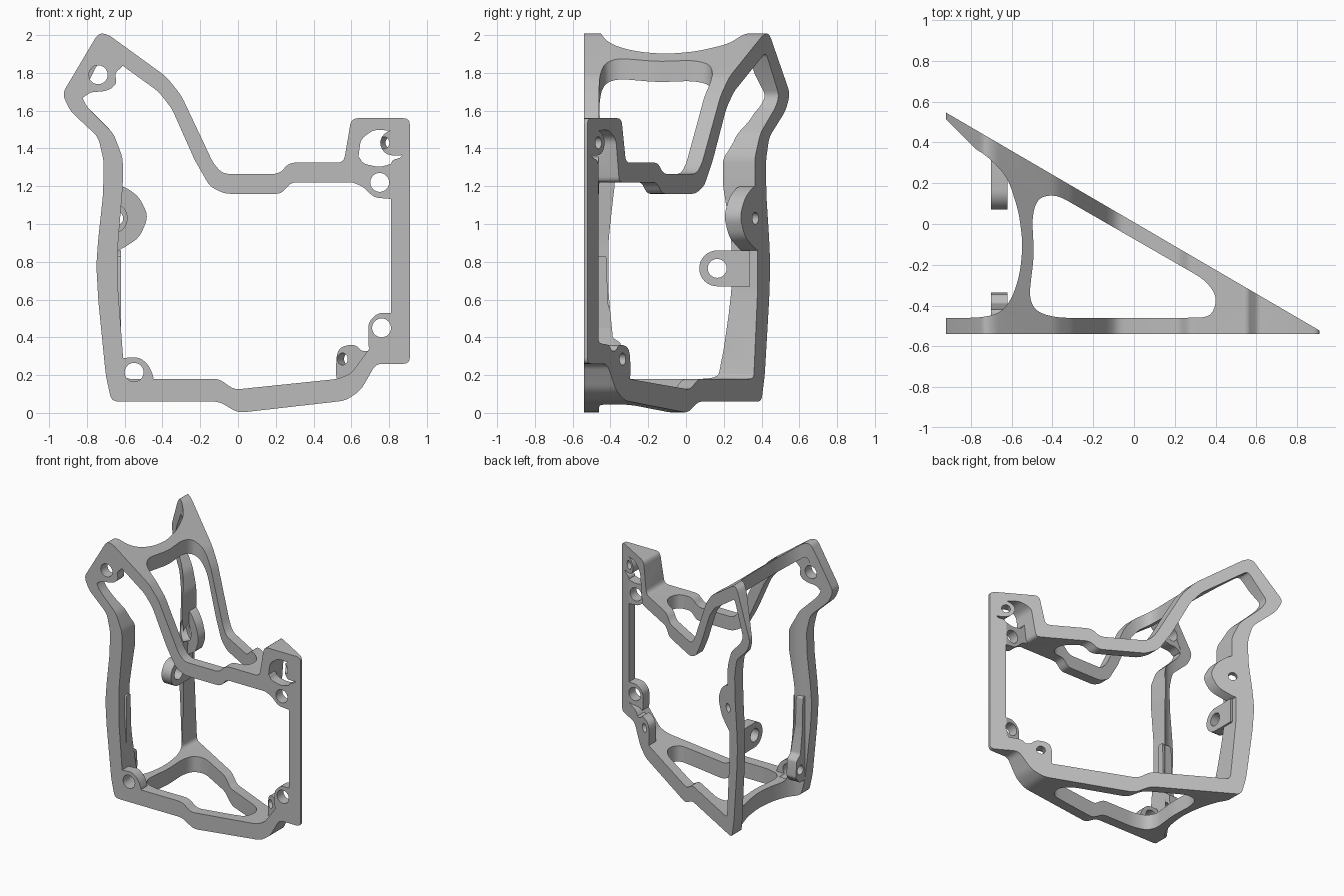
import bpy
import bmesh
import math
from mathutils import Matrix, Vector

default_cube = bpy.data.objects.get("Cube")
if default_cube:
    bpy.data.objects.remove(default_cube, do_unlink=True)

GREY = (0.5, 0.5, 0.5, 1.0)
material = bpy.data.materials.new("plain grey")
material.use_nodes = True
material.diffuse_color = GREY
material.node_tree.nodes["Principled BSDF"].inputs["Base Color"].default_value = GREY


def add_object(name, mesh_builder):
    """Wrap a finished bmesh in a named object."""
    bmesh.ops.recalc_face_normals(mesh_builder, faces=mesh_builder.faces)
    mesh = bpy.data.meshes.new(name)
    mesh_builder.to_mesh(mesh)
    mesh_builder.free()
    obj = bpy.data.objects.new(name, mesh)
    bpy.context.collection.objects.link(obj)
    obj.data.materials.append(material)
    return obj


def rounded(points, radius, steps=4):
    """Replace every corner of a closed profile by a small curve."""
    result = []
    count = len(points)
    for i, point in enumerate(points):
        corner = Vector(point)
        before = Vector(points[i - 1]) - corner
        after = Vector(points[(i + 1) % count]) - corner
        start = corner + before.normalized() * min(radius, before.length * 0.45)
        end = corner + after.normalized() * min(radius, after.length * 0.45)
        for k in range(steps + 1):
            t = k / steps
            result.append(start.lerp(corner, t).lerp(corner.lerp(end, t), t))
    return result


def prism(name, points, axis, low, high, radius=0.0):
    """Extrude a closed profile along the x, y or z axis."""
    profile = rounded(points, radius) if radius else points
    place = {
        "x": lambda p, d: (d, p[0], p[1]),
        "y": lambda p, d: (p[0], d, p[1]),
        "z": lambda p, d: (p[0], p[1], d),
    }[axis]
    bm = bmesh.new()
    bottom = [bm.verts.new(place(p, low)) for p in profile]
    top = [bm.verts.new(place(p, high)) for p in profile]
    bm.faces.new(bottom)
    bm.faces.new(top[::-1])
    for i in range(len(profile)):
        j = (i + 1) % len(profile)
        bm.faces.new((bottom[i], bottom[j], top[j], top[i]))
    return add_object(name, bm)


def rod(name, centre, direction, radius, length):
    """Make a cylinder pointing along any direction."""
    turn = Vector(direction).to_track_quat("Z", "Y").to_matrix().to_4x4()
    bm = bmesh.new()
    bmesh.ops.create_cone(bm, cap_ends=True, segments=32, radius1=radius, radius2=radius,
                          depth=length, matrix=Matrix.Translation(centre) @ turn)
    return add_object(name, bm)


def combine(target, tool, operation):
    """Apply one boolean and discard the tool object."""
    tool.hide_render = True
    modifier = target.modifiers.new("combine", "BOOLEAN")
    modifier.object = tool
    modifier.operation = operation
    modifier.solver = "EXACT"
    bpy.context.view_layer.update()
    result = target.evaluated_get(bpy.context.evaluated_depsgraph_get())
    mesh = bpy.data.meshes.new_from_object(result)
    target.modifiers.clear()
    target.data = mesh
    bpy.data.objects.remove(tool, do_unlink=True)


# Side outline of the whole frame and its main opening
outline = [
    (0, 0), (-0.1, 0.06), (-0.67, 0.06), (-0.7, 0.2), (-0.74, 0.6), (-0.75, 0.78), (-0.74, 0.92),
    (-0.715, 1.15), (-0.71, 1.33), (-0.74, 1.46), (-0.89, 1.6), (-0.93, 1.69), (-0.74, 2.01),
    (-0.69, 2.005), (-0.38, 1.78), (-0.3, 1.68), (-0.13, 1.32), (-0.08, 1.265), (0.22, 1.265),
    (0.27, 1.325), (0.56, 1.325), (0.6, 1.56), (0.91, 1.56), (0.91, 0.26), (0.73, 0.26),
    (0.65, 0.12), (0.57, 0.065),
]
opening = [
    (-0.6, 0.18), (-0.1, 0.18), (-0.02, 0.123), (0.53, 0.18), (0.6, 0.21), (0.71, 0.36),
    (0.81, 0.37), (0.81, 1.34), (0.87, 1.35), (0.87, 1.49), (0.72, 1.5), (0.65, 1.45),
    (0.62, 1.22), (0.28, 1.22), (0.23, 1.16), (-0.07, 1.16), (-0.15, 1.2), (-0.23, 1.34),
    (-0.35, 1.61), (-0.42, 1.7), (-0.71, 1.91), (-0.83, 1.68), (-0.8, 1.62), (-0.66, 1.48),
    (-0.61, 1.35), (-0.61, 1.2), (-0.635, 0.9), (-0.635, 0.65),
]
frame = prism("frame", outline, "y", -0.7, 0.7, 0.035)
combine(frame, prism("main_opening", opening, "y", -0.8, 0.8, 0.03), "DIFFERENCE")

# Mounting lugs on the front plate
front_lugs = {
    "upper_lug": [(-0.6, 1.84), (-0.655, 1.8), (-0.64, 1.75), (-0.67, 1.715), (-0.72, 1.7),
                  (-0.78, 1.7), (-0.83, 1.66), (-0.86, 1.7), (-0.72, 1.94)],
    "lower_lug": [(-0.63, 0.29), (-0.52, 0.295), (-0.47, 0.25), (-0.44, 0.17), (-0.63, 0.14)],
    "corner_lug": [(0.84, 0.53), (0.74, 0.53), (0.69, 0.48), (0.69, 0.34), (0.73, 0.3), (0.84, 0.33)],
    "bridge_lug": [(0.84, 1.13), (0.72, 1.14), (0.66, 1.2), (0.55, 1.24), (0.6, 1.36),
                   (0.64, 1.36), (0.66, 1.32), (0.75, 1.3), (0.88, 1.34)],
}
for name, points in front_lugs.items():
    combine(frame, prism(name, points, "y", -0.65, -0.462, 0.03), "UNION")

# Mounting lugs on the slanted rear plate
SLOPE = -0.582


def rear_y(x):
    """Depth of the outer rear face at a given x."""
    return 0.01 + SLOPE * x


rear_lugs = {
    "rear_lower_lug": [(0.52, 0.16), (0.52, 0.3), (0.54, 0.35), (0.62, 0.365), (0.66, 0.32),
                       (0.73, 0.34), (0.68, 0.2)],
    "rear_corner_lug": [(0.885, 1.36), (0.78, 1.365), (0.745, 1.43), (0.78, 1.49), (0.885, 1.51)],
    "rear_side_lug": [(-0.66, 1.2), (-0.6, 1.2), (-0.52, 1.14), (-0.475, 1.04), (-0.52, 0.93),
                      (-0.61, 0.87), (-0.66, 0.85)],
}
slab = [(x, rear_y(x) + shift) for x, shift in ((-1, 0.1), (1, 0.1), (1, -0.085), (-1, -0.085))]
for name, points in rear_lugs.items():
    lug = prism(name, points, "y", -0.9, 0.9, 0.04)
    combine(lug, prism("rear_slab", slab, "z", -1, 3), "INTERSECT")
    combine(frame, lug, "UNION")

# Plan: front plate, slanted plate and a concave web joining them
plan = [
    (-1, -0.54), (0.94, -0.54), (-1, rear_y(-1)), (-1, 0.495), (-0.72, 0.335), (-0.62, 0.23),
    (-0.565, 0.06), (-0.545, -0.1), (-0.56, -0.25), (-0.6, -0.37), (-0.66, -0.44),
    (-0.76, -0.46), (-1, -0.46),
]
plan_hole = [
    (-0.515, -0.36), (-0.49, -0.15), (-0.5, 0.04), (-0.47, 0.13), (-0.38, 0.145), (0.35, -0.275),
    (0.41, -0.36), (0.38, -0.455), (0.28, -0.46), (-0.38, -0.46), (-0.48, -0.43),
]
combine(frame, prism("plan", plan[:3] + rounded(plan[3:], 0.06)[5:-5] + plan[-1:], "z", -1, 3), "INTERSECT")
combine(frame, prism("plan_hole", plan_hole, "z", -1, 3, 0.06), "DIFFERENCE")

# Screw holes through the lugs
for x, z in ((-0.74, 1.79), (-0.55, 0.215), (0.76, 0.45), (0.75, 1.22)):
    combine(frame, rod("front_hole", (x, -0.5, z), (0, 1, 0), 0.05, 0.2), "DIFFERENCE")
rear_normal = Vector((-SLOPE, 1, 0)).normalized()
for x, z in ((0.59, 0.285), (0.81, 1.43), (-0.615, 1.03)):
    face_point = Vector((x, rear_y(x), z))
    combine(frame, rod("rear_hole", face_point, rear_normal, 0.032, 0.3), "DIFFERENCE")
bore_centre = face_point - rear_normal * 0.14
combine(frame, rod("rear_bore", bore_centre, rear_normal, 0.075, 0.2), "DIFFERENCE")

# Tab with a rounded eye on the rear upright
eye = [(0.165 + 0.095 * math.cos(a), 0.765 + 0.095 * math.sin(a))
       for a in (math.pi * (0.5 + k / 16) for k in range(17))]
rear_tab = prism("rear_tab", eye + [(0.34, 0.67), (0.34, 0.86)], "x", -0.7, -0.62)
combine(rear_tab, rod("eye_hole", (-0.66, 0.165, 0.765), (1, 0, 0), 0.05, 0.3), "DIFFERENCE")

# Stiffener and tab on the front upright
stiffener = [(-0.47, 0.83), (-0.42, 0.83), (-0.415, 0.6), (-0.39, 0.4), (-0.345, 0.37),
             (-0.335, 0.24), (-0.38, 0.19), (-0.47, 0.19)]
front_tab = prism("front_tab", stiffener, "x", -0.7, -0.62, 0.015)
combine(front_tab, rod("tab_hole", (-0.66, -0.39, 0.285), (1, 0, 0), 0.035, 0.3), "DIFFERENCE")

# Smooth the curved walls, keep the edges sharp
bpy.ops.object.select_all(action="DESELECT")
for obj in (frame, rear_tab, front_tab):
    obj.select_set(True)
bpy.context.view_layer.objects.active = frame
bpy.ops.object.shade_smooth_by_angle(angle=math.radians(30))
